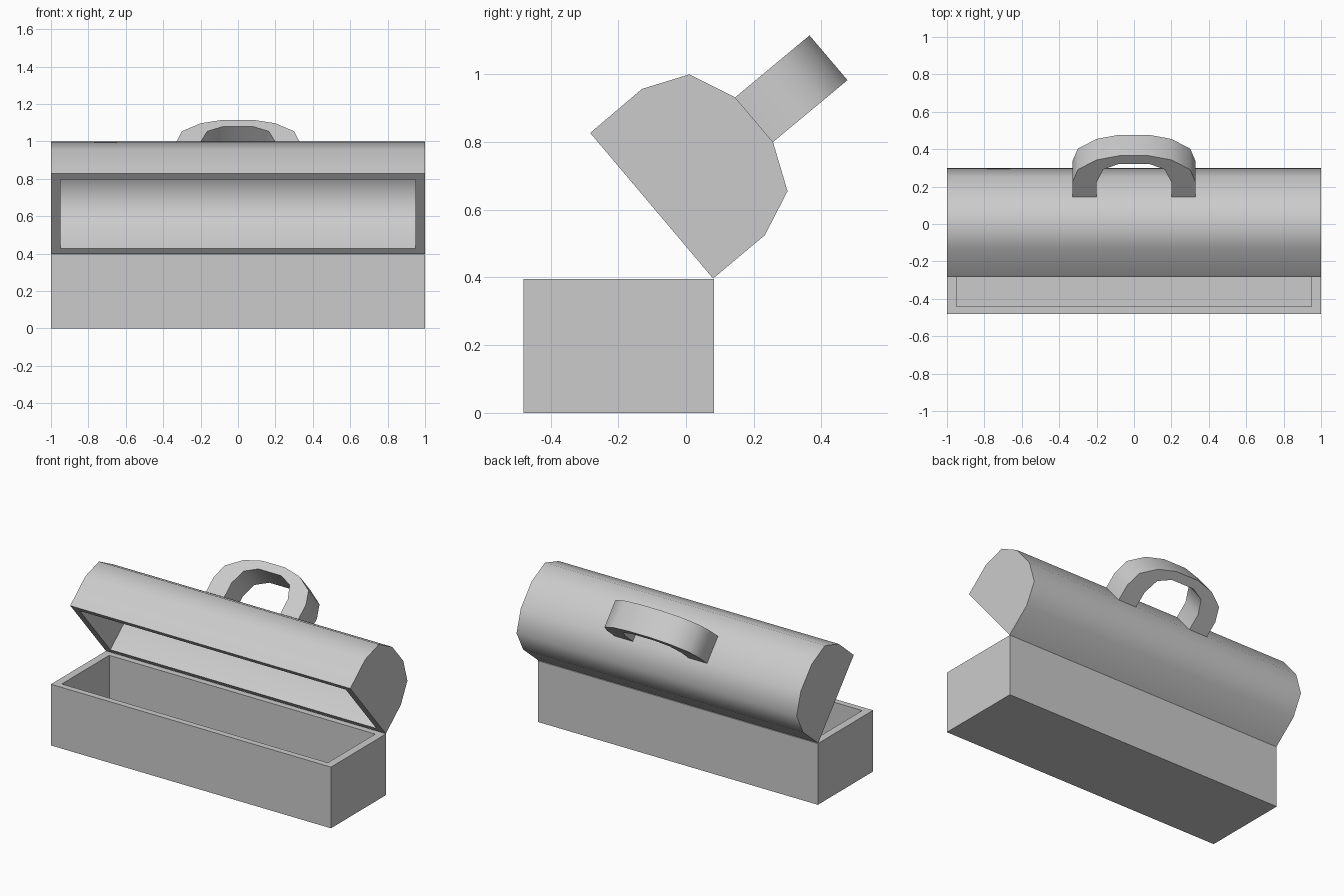
import bpy, bmesh, math
from mathutils import Vector

if "Cube" in bpy.data.objects:
    bpy.data.objects.remove(bpy.data.objects["Cube"])


def finish(bm, name, angle=50):
    bmesh.ops.recalc_face_normals(bm, faces=bm.faces)
    me = bpy.data.meshes.new(name)
    bm.to_mesh(me)
    bm.free()
    me.shade_smooth()
    me.set_sharp_from_angle(angle=math.radians(angle))
    ob = bpy.data.objects.new(name, me)
    bpy.context.collection.objects.link(ob)
    return ob


def hollow_shell(name, profile, half=1.0, inner_half=0.95, across=0.86, deep=0.9):
    """Extrude a (y, z) profile along x, hollow; the opening runs last -> first point."""
    pts = [Vector(p) for p in profile]
    mid = (pts[0] + pts[-1]) / 2
    t = (pts[-1] - pts[0]).normalized()
    n = Vector((-t.y, t.x))
    inner = [mid + t * (p - mid).dot(t) * across + n * (p - mid).dot(n) * deep for p in pts]
    bm = bmesh.new()
    rims = []
    for prof, h in ((pts, half), (inner, inner_half)):
        a, b = [[bm.verts.new((x, p.x, p.y)) for p in prof] for x in (-h, h)]
        bm.faces.new(a)
        bm.faces.new(b[::-1])
        for i in range(len(prof) - 1):
            bm.faces.new((a[i], b[i], b[i + 1], a[i + 1]))
        rims.append((a[0], b[0], b[-1], a[-1]))
        if h == inner_half:
            continue
    # flat rim joining the outer and inner skins
    o, i = rims
    for k in range(4):
        j = (k + 1) % 4
        bm.faces.new((o[k], o[j], i[j], i[k]))
    return finish(bm, name)


# Open box base
hollow_shell("base_box", [(-0.48, 0.395), (-0.48, 0), (0.083, 0), (0.083, 0.395)])

# Domed lid, tilted open on its back hinge
hollow_shell("lid", [(0.08, 0.397), (0.233, 0.525), (0.30, 0.655), (0.257, 0.80),
                     (0.145, 0.932), (0.01, 1.0), (-0.13, 0.957), (-0.283, 0.827)])

# Arched handle standing on the top facet of the lid
outer = [(0.33, 0), (0.33, 0.10), (0.30, 0.19), (0.20, 0.257), (0.08, 0.286)]
inner = [(0.20, 0), (0.20, 0.10), (0.165, 0.19), (0.08, 0.23)]
outer += [(-x, h) for x, h in reversed(outer)]
inner += [(-x, h) for x, h in reversed(inner)]
loop = outer + inner[::-1]
up = Vector((0, 0.769, 0.64))
bm = bmesh.new()
corners = (Vector((0, 0.145, 0.932)), Vector((0, 0.257, 0.80)))
a, b = [[bm.verts.new(c + up * h + Vector((x, 0, 0))) for x, h in loop] for c in corners]
bm.faces.new(a)
bm.faces.new(b[::-1])
for i in range(len(loop)):
    j = (i + 1) % len(loop)
    bm.faces.new((a[i], b[i], b[j], a[j]))
finish(bm, "handle")
